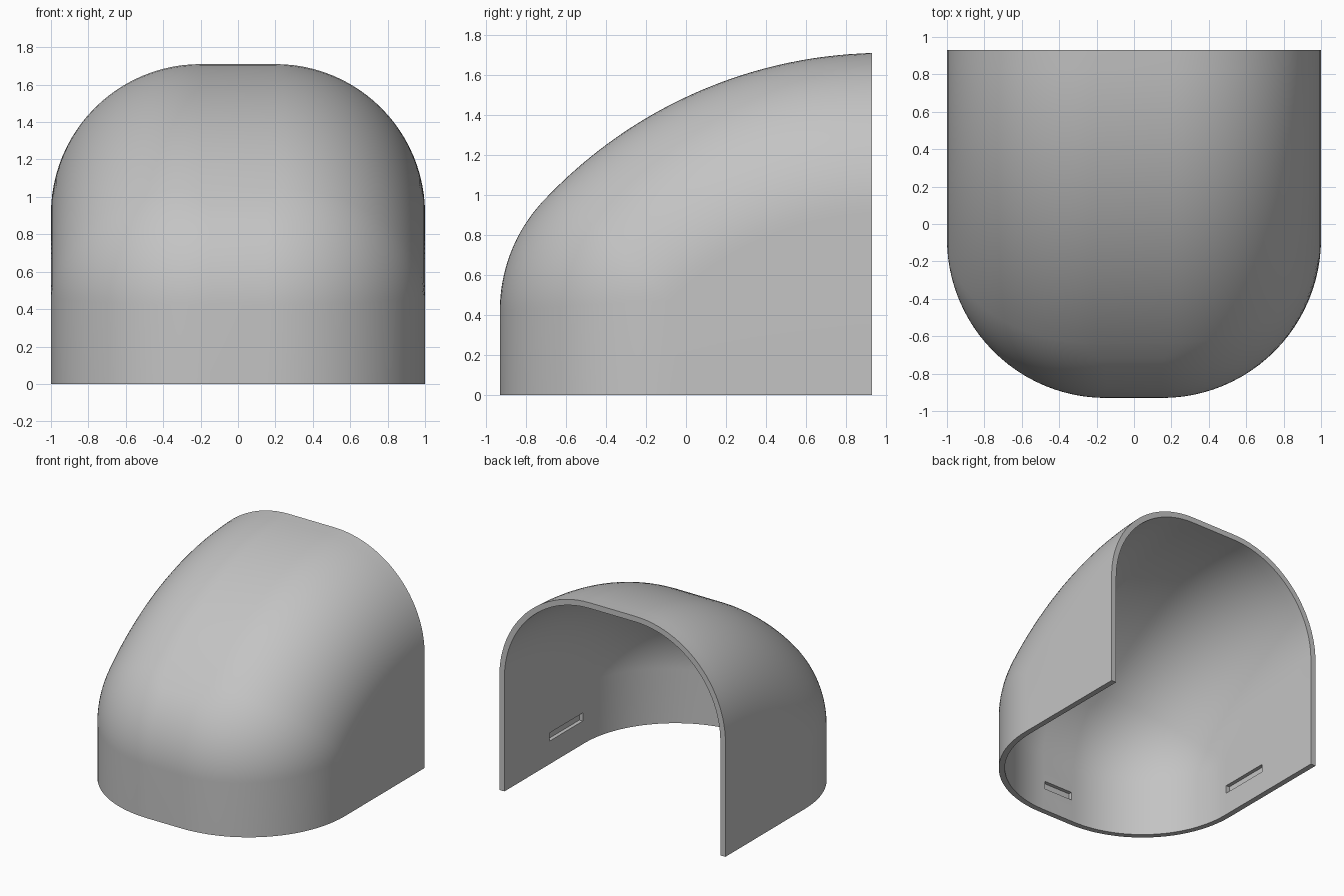
import bpy, bmesh, math
from mathutils import Vector

cube = bpy.data.objects.get("Cube")
if cube:
    bpy.data.objects.remove(cube)

BACK, FRONT, HALF = 0.93, -0.93, 1.0
CORNER, FILLET, WALL = 0.85, 0.80, 0.045     # plan corner, top edge rounding, thickness
ARC_Y, ARC_Z, ARC_R = 0.99, -0.62, 2.33      # circle of the sloping roof
STEPS = 24


def material(name, colour):
    mat = bpy.data.materials.new(name)
    mat.use_nodes = True
    mat.diffuse_color = colour
    mat.node_tree.nodes["Principled BSDF"].inputs["Base Color"].default_value = colour
    return mat


# Stations along the left half of the plan: (centre x, centre y, wall normal)
def stations():
    cx, cy, r = HALF - CORNER, FRONT + CORNER, CORNER - FILLET
    rows = [(cx + r, ARC_Y, Vector((1, 0, 0)))]
    start = BACK - 0.05
    for i in range(STEPS):
        rows.append((cx + r, start + (cy - start) * i / STEPS, Vector((1, 0, 0))))
    for i in range(STEPS + 1):
        a = math.pi / 2 * i / STEPS
        n = Vector((math.cos(a), -math.sin(a), 0))
        rows.append((cx + r * n.x, cy + r * n.y, n))
    return rows


# Section from the ground up the wall and over the rounded edge to the roof
def section(x, y, wall, radius):
    z = ARC_Z + math.sqrt((ARC_R - FILLET) ** 2 - (y - ARC_Y) ** 2)
    centre = Vector((x, y, z))
    roof = Vector((0, y - ARC_Y, z - ARC_Z)).normalized()
    pts = [centre + radius * wall.slerp(roof, k / STEPS) for k in range(STEPS + 1)]
    pts.insert(0, Vector((pts[0].x, pts[0].y, 0)))
    if y == ARC_Y:                            # square off the open back
        for p in pts:
            p.y = BACK
    return pts


def skin(bm, radius, flip):
    half = [section(*s, radius) for s in stations()]
    n = len(half)
    full = half + [[Vector((-p.x, p.y, p.z)) for p in row] for row in reversed(half)]
    grid = [[bm.verts.new(p) for p in row] for row in full]

    def quad(*vs):
        bm.faces.new(vs[::-1] if flip else vs)

    for a, b in zip(grid, grid[1:]):
        for k in range(len(a) - 1):
            quad(a[k], a[k + 1], b[k + 1], b[k])
    for i in range(n - 1):                    # roof between the two rounded edges
        quad(grid[i][-1], grid[-1 - i][-1], grid[-2 - i][-1], grid[i + 1][-1])
    return grid


# Shell: outer and inner skins joined by the bottom and back rims
bm = bmesh.new()
outer = skin(bm, FILLET, False)
inner = skin(bm, FILLET - WALL, True)


def rim(o, i):
    for k in range(len(o) - 1):
        bm.faces.new((o[k], o[k + 1], i[k + 1], i[k]))


rim([r[0] for r in outer], [r[0] for r in inner])
rim(outer[0] + outer[-1][::-1], inner[0] + inner[-1][::-1])
bmesh.ops.recalc_face_normals(bm, faces=bm.faces)
mesh = bpy.data.meshes.new("hood_shell")
bm.to_mesh(mesh)
bm.free()
shell = bpy.data.objects.new("hood_shell", mesh)
bpy.context.collection.objects.link(shell)
mesh.materials.append(material("light grey", (0.55, 0.55, 0.55, 1)))

# Blind slots in the inner faces of both sides and the front
DEPTH = 0.03
inside = HALF - WALL
slots = [((s * inside, 0.15, 0.217), (2 * DEPTH, 0.42, 0.065)) for s in (1, -1)]
slots.append(((0, FRONT + WALL, 0.217), (0.26, 2 * DEPTH, 0.065)))
for place, size in slots:
    bpy.ops.mesh.primitive_cube_add(size=1, location=place)
    cutter = bpy.context.object
    cutter.name = "slot_cutter"
    cutter.scale = size
    cutter.hide_render = True
    cut = shell.modifiers.new("slot", "BOOLEAN")
    cut.operation, cut.solver, cut.object = "DIFFERENCE", "EXACT", cutter
    bpy.context.view_layer.objects.active = shell
    bpy.ops.object.modifier_apply(modifier=cut.name)
    bpy.data.objects.remove(cutter)

# Smooth curves with crisp rims
bpy.ops.object.select_all(action="DESELECT")
shell.select_set(True)
bpy.context.view_layer.objects.active = shell
bpy.ops.object.shade_smooth_by_angle(angle=math.radians(30))
